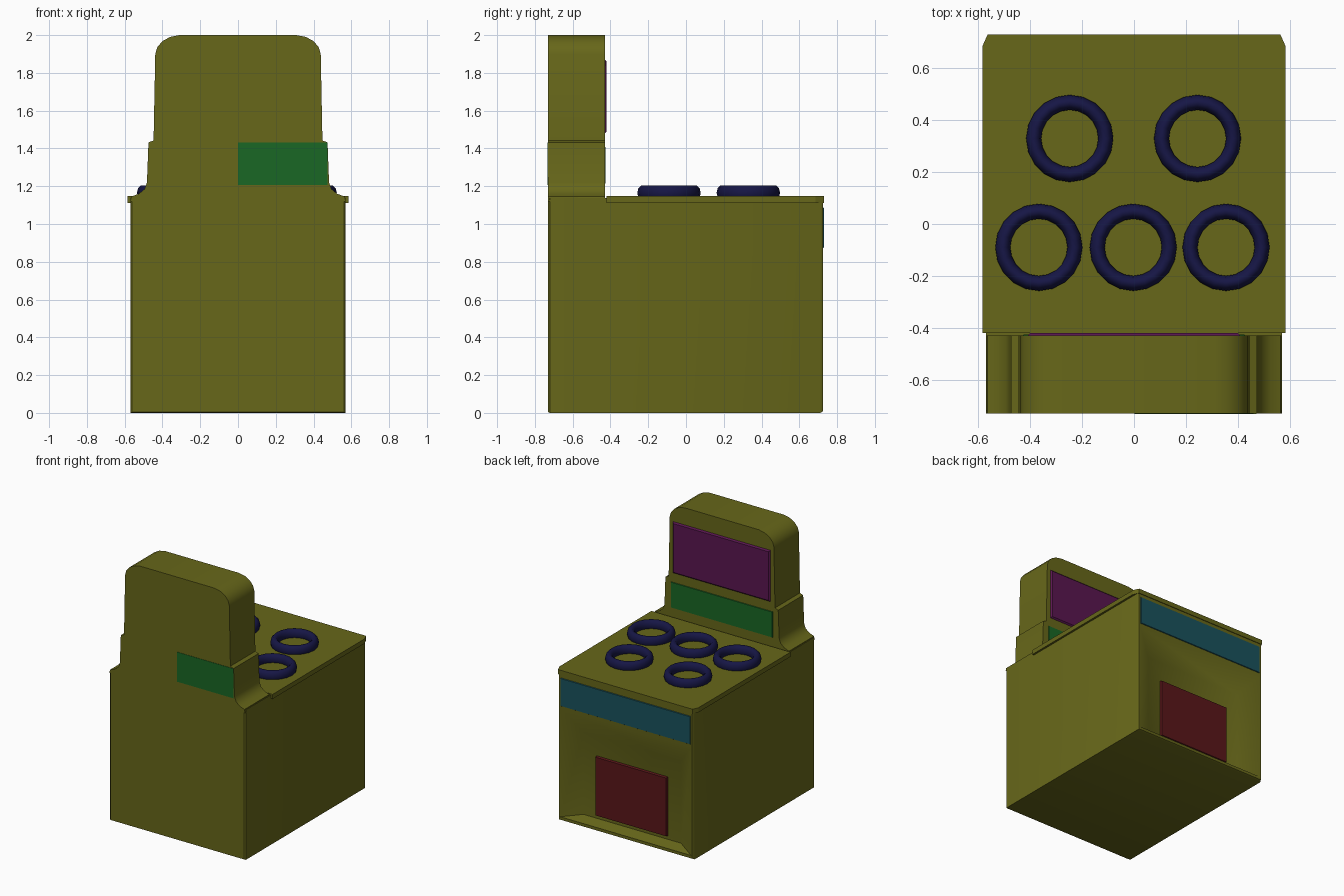
import bpy, math

if "Cube" in bpy.data.objects:
    bpy.data.objects.remove(bpy.data.objects["Cube"])


def material(name, rgb):
    m = bpy.data.materials.new(name)
    m.diffuse_color = (*rgb, 1)
    m.use_nodes = True
    m.node_tree.nodes["Principled BSDF"].inputs["Base Color"].default_value = m.diffuse_color
    return m


OLIVE = material("olive", (0.135, 0.135, 0.010))
NAVY = material("navy", (0.008, 0.008, 0.06))
GREEN = material("green", (0.010, 0.135, 0.018))
TEAL = material("teal", (0.010, 0.085, 0.11))
PURPLE = material("purple", (0.10, 0.008, 0.08))
RED = material("red", (0.10, 0.008, 0.010))


def smooth(obj, angle=40):
    bpy.ops.object.select_all(action='DESELECT')
    obj.select_set(True)
    bpy.context.view_layer.objects.active = obj
    bpy.ops.object.shade_smooth_by_angle(angle=math.radians(angle))


def loft(name, rings, mat):
    """Join matching rings of points into a closed skin with capped ends."""
    n = len(rings[0])
    verts = [p for ring in rings for p in ring]
    faces = [tuple(range(n))[::-1], tuple(range(len(verts) - n, len(verts)))]
    for r in range(len(rings) - 1):
        for i in range(n):
            j = (i + 1) % n
            faces.append((r * n + i, r * n + j, (r + 1) * n + j, (r + 1) * n + i))
    mesh = bpy.data.meshes.new(name)
    mesh.from_pydata(verts, [], faces)
    mesh.materials.append(mat)
    obj = bpy.data.objects.new(name, mesh)
    bpy.context.collection.objects.link(obj)
    # make all normals point outwards
    bpy.context.view_layer.objects.active = obj
    bpy.ops.object.mode_set(mode='EDIT')
    bpy.ops.mesh.select_all(action='SELECT')
    bpy.ops.mesh.normals_make_consistent(inside=False)
    bpy.ops.object.mode_set(mode='OBJECT')
    return obj


def rect(x0, x1, z0, z1, y):
    return [(x0, y, z0), (x1, y, z0), (x1, y, z1), (x0, y, z1)]


def panel(name, x0, x1, z0, z1, y0, y1, mat, edge=0.01):
    """Thin plate whose face at y1 has a sloped rim."""
    mid = y0 + (y1 - y0) * 0.5
    return loft(name, [rect(x0, x1, z0, z1, y0), rect(x0, x1, z0, z1, mid),
                       rect(x0 + edge, x1 - edge, z0 + edge, z1 - edge, y1)], mat)


# Cabinet with a sunken oven door on the +y side
body = loft("cabinet", [
    rect(-0.56, 0.56, 0.005, 1.13, -0.73),
    rect(-0.57, 0.57, 0, 1.14, -0.72),
    rect(-0.57, 0.57, 0, 1.13, 0.71),
    rect(-0.56, 0.56, 0.008, 1.12, 0.725),
    rect(-0.55, 0.55, 0.03, 0.85, 0.725),
    rect(-0.41, 0.41, 0.055, 0.68, 0.645)], OLIVE)
smooth(body)

# Cooktop slab with clipped outer corners
outline = [(-0.585, -0.42), (0.585, -0.42), (0.585, 0.685), (0.565, 0.73),
           (-0.565, 0.73), (-0.585, 0.685)]
loft("cooktop", [[(x, y, z) for x, y in outline] for z in (1.112, 1.147)], OLIVE)

# Stepped backguard: half profile mirrored, then extruded in y
half = [(0.57, 1.12), (0.565, 1.145), (0.525, 1.16), (0.495, 1.185), (0.482, 1.22),
        (0.474, 1.432), (0.447, 1.442), (0.438, 1.90), (0.428, 1.935),
        (0.40, 1.968), (0.36, 1.99), (0.31, 2.0)]
profile = half + [(-x, z) for x, z in reversed(half)]
guard = loft("backguard", [[(x, y, z) for x, z in profile] for y in (-0.73, -0.43)], OLIVE)
smooth(guard, 35)

# Raised frames and coloured panels
panel("display_panel", -0.41, 0.41, 1.48, 1.87, -0.44, -0.42, PURPLE)
panel("control_strip", -0.43, 0.43, 1.21, 1.41, -0.44, -0.426, GREEN, 0.004)
panel("rear_service_plate", 0.0, 0.474, 1.205, 1.432, -0.72, -0.732, GREEN, 0.001)
panel("drawer_panel", -0.55, 0.55, 0.87, 1.09, 0.71, 0.73, TEAL, 0.006)
panel("oven_window", -0.30, 0.30, 0.08, 0.53, 0.635, 0.662, RED, 0.004)

# Burner rings: two at the far row, three at the near row
for i, (x, y) in enumerate([(-0.248, 0.33), (0.245, 0.33),
                            (-0.367, -0.09), (-0.003, -0.09), (0.355, -0.09)]):
    bpy.ops.mesh.primitive_torus_add(major_segments=20, minor_segments=10,
                                     major_radius=0.139, minor_radius=0.029,
                                     location=(x, y, 1.165))
    ring = bpy.context.object
    ring.name = f"burner_ring_{i + 1}"
    ring.scale.z = 1.4
    ring.data.materials.append(NAVY)
    smooth(ring, 60)
